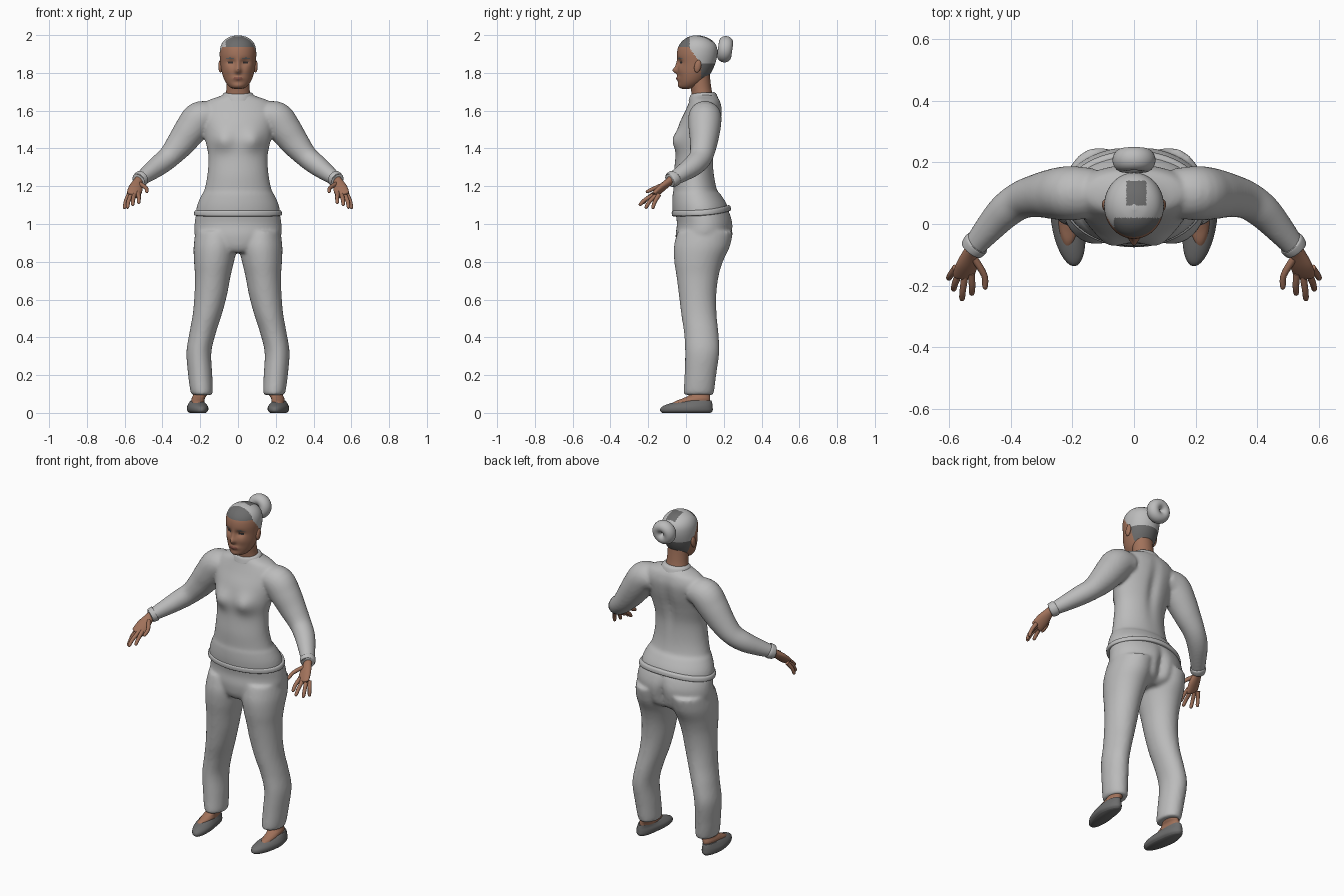
import bpy, bmesh, math
from mathutils import Vector, Matrix

cube = bpy.data.objects.get("Cube")
if cube:
    bpy.data.objects.remove(cube, do_unlink=True)


def material(name, *rgb):
    m = bpy.data.materials.new(name)
    m.use_nodes = True
    m.diffuse_color = (*rgb, 1)
    m.node_tree.nodes["Principled BSDF"].inputs["Base Color"].default_value = (*rgb, 1)
    return m


cloth = material("grey cloth", .5, .5, .5)
dark = material("dark grey", .15, .15, .15)
skin = material("brown skin", .36, .17, .105)
lip = material("lip brown", .24, .09, .065)
eye = material("eye black", .03, .025, .025)


def spline(rows, steps):
    """Catmull-Rom interpolation of section rows."""
    out = []
    for i in range(len(rows) - 1):
        a, b, c, d = (rows[max(0, min(len(rows) - 1, i + k))] for k in (-1, 0, 1, 2))
        for s in range(steps):
            t = s / steps
            out.append([q + t * (r - p + t * (2 * p - 5 * q + 4 * r - s2 + t * (3 * (q - r) + s2 - p))) / 2
                        for p, q, r, s2 in zip(a, b, c, d)])
    return out + [list(rows[-1])]


def loft(bm, rows, n=32, steps=5, flat=False, sides=(1,)):
    """Closed elliptical loft through rows of (x, y, z, radius_u, radius_v)."""
    secs = spline(rows, steps)
    centres = [Vector(s[:3]) for s in secs]
    for side in sides:
        rings, new = [], []
        for i, s in enumerate(secs):
            t = centres[min(i + 1, len(secs) - 1)] - centres[max(i - 1, 0)]
            t = Vector((0, 0, 1)) if flat else t.normalized()
            u = Vector((0, 1, 0)).cross(t).normalized()
            v = t.cross(u)
            ring = []
            for k in range(n):
                a = math.tau * k / n
                p = centres[i] + u * s[3] * math.cos(a) + v * s[4] * math.sin(a)
                ring.append(bm.verts.new((p.x * side, p.y, p.z)))
            rings.append(ring)
        for lo, hi in zip(rings, rings[1:]):
            for k in range(n):
                j = (k + 1) % n
                new.append(bm.faces.new((lo[k], lo[j], hi[j], hi[k])))
        new += [bm.faces.new(rings[0]), bm.faces.new(rings[-1])]
        bmesh.ops.recalc_face_normals(bm, faces=new)


def body(rows):
    """Turn (z, centre x, half width, front y, back y) into loft rows."""
    return [(x, (f + b) / 2, z, w, (b - f) / 2) for z, x, w, f, b in rows]


def bump(bm, centre, size, push):
    for v in bm.verts:
        d = sum(((p - c) / s) ** 2 for p, c, s in zip(v.co, centre, size))
        v.co += Vector(push) * math.exp(-d)


def finish(bm, name, mats, rule=None, voxel=0):
    if rule:
        for f in bm.faces:
            f.material_index = rule(f.calc_center_median())
    mesh = bpy.data.meshes.new(name)
    bm.to_mesh(mesh)
    bm.free()
    ob = bpy.data.objects.new(name, mesh)
    bpy.context.collection.objects.link(ob)
    for m in mats:
        mesh.materials.append(m)
    if voxel:
        rm = ob.modifiers.new("fuse", 'REMESH')
        rm.mode, rm.voxel_size, rm.use_smooth_shade = 'VOXEL', voxel, True
        sm = ob.modifiers.new("soften", 'SMOOTH')
        sm.factor, sm.iterations = .5, 5
    bpy.ops.object.select_all(action='DESELECT')
    bpy.context.view_layer.objects.active = ob
    ob.select_set(True)
    bpy.ops.object.shade_smooth_by_angle(angle=math.radians(50))
    return ob


BOTH = (1, -1)

# Shirt: torso and sleeves fused
bm = bmesh.new()
loft(bm, body([
    (1.04, 0, .226, -.068, .232), (1.1, 0, .216, -.073, .218), (1.155, 0, .192, -.071, .185),
    (1.18, 0, .178, -.066, .165), (1.26, 0, .162, -.065, .15), (1.36, 0, .157, -.055, .148),
    (1.45, 0, .175, -.05, .165), (1.53, 0, .19, -.035, .185), (1.6, 0, .2, -.003, .193),
    (1.65, 0, .165, .018, .182), (1.675, 0, .1, .025, .165), (1.69, 0, .07, .03, .15)]),
    n=64, flat=True)
for s in BOTH:
    bump(bm, (s * .085, -.06, 1.445), (.06, .06, .055), (0, -.036, 0))
bump(bm, (0, .18, 1.45), (.03, .06, .15), (0, -.018, 0))
loft(bm, [(.13, .1, 1.575, .07, .08), (.2, .1, 1.56, .09, .088), (.25, .098, 1.5, .086, .084),
          (.305, .093, 1.425, .075, .072), (.365, .078, 1.355, .06, .062), (.42, .04, 1.31, .055, .057),
          (.475, -.02, 1.268, .045, .047), (.525, -.08, 1.232, .034, .036)], sides=BOTH)
finish(bm, "shirt", [cloth], voxel=.009)

# Shirt trims: hem, collar and sleeve cuffs
bm = bmesh.new()
loft(bm, body([(1.04, 0, .222, -.066, .23), (1.045, 0, .232, -.074, .238), (1.065, 0, .23, -.075, .235),
               (1.072, 0, .218, -.068, .225)]), n=64, flat=True)
bump(bm, (0, .25, 1.05), (.25, .15, .1), (0, 0, .03))
finish(bm, "shirt_hem", [cloth])

bm = bmesh.new()
loft(bm, body([(1.665, 0, .085, .014, .17), (1.672, 0, .088, .016, .168), (1.69, 0, .08, .022, .16),
               (1.698, 0, .07, .03, .15)]), n=48, flat=True)
bump(bm, (0, 0, 1.68), (.12, .08, .1), (0, 0, -.012))
finish(bm, "collar", [cloth])

bm = bmesh.new()
loft(bm, [(.507, -.06, 1.245, .036, .038), (.511, -.064, 1.242, .042, .044), (.525, -.081, 1.232, .039, .041),
          (.528, -.085, 1.23, .032, .034)], sides=BOTH)
finish(bm, "sleeve_cuffs", [cloth])

# Trousers: pelvis and legs fused
bm = bmesh.new()
loft(bm, body([(.85, 0, .13, -.03, .18), (.88, 0, .19, -.048, .225), (.94, 0, .228, -.055, .245),
               (1.0, 0, .23, -.048, .25), (1.06, 0, .22, -.055, .232), (1.09, 0, .205, -.055, .21)]),
     n=64, flat=True)
bump(bm, (0, .26, .93), (.025, .1, .1), (0, -.03, 0))
loft(bm, body([
    (.095, .19, .053, -.01, .145), (.12, .193, .06, -.012, .15), (.2, .2, .064, -.008, .16),
    (.32, .207, .066, -.005, .176), (.42, .188, .07, -.01, .172), (.52, .163, .077, -.025, .162),
    (.62, .145, .086, -.037, .16), (.72, .134, .094, -.05, .172), (.8, .127, .106, -.062, .195),
    (.88, .12, .115, -.064, .232), (.96, .115, .11, -.045, .25)]), flat=True, sides=BOTH)
finish(bm, "trousers", [cloth], voxel=.01)

# Shoes and bare feet
bm = bmesh.new()
loft(bm, body([(0, .218, .04, -.125, .13), (.012, .218, .052, -.137, .141), (.032, .218, .053, -.128, .141),
               (.05, .218, .044, -.085, .139), (.066, .216, .034, -.01, .135)]), flat=True, sides=BOTH)
for v in bm.verts:
    v.co.x += math.copysign(max(0, .03 - v.co.y) * .14, -v.co.x)
finish(bm, "shoes", [dark])

bm = bmesh.new()
loft(bm, body([(.035, .214, .034, -.09, .125), (.06, .212, .035, -.06, .128), (.078, .21, .035, -.015, .128),
               (.1, .2, .037, .02, .128), (.16, .195, .04, .03, .13)]), flat=True, sides=BOTH)
finish(bm, "feet", [skin])

# Hands: palm and five fingers
bm = bmesh.new()
loft(bm, [(.515, -.068, 1.243, .024, .022), (.528, -.09, 1.224, .026, .02), (.541, -.13, 1.19, .037, .019),
          (.553, -.165, 1.157, .037, .015), (.556, -.172, 1.15, .03, .009)], sides=BOTH)
fingers = [((.518, -.112, 1.212), (.486, -.165, 1.19), (.482, -.212, 1.168)),
           ((.528, -.16, 1.165), (.525, -.2, 1.14), (.526, -.23, 1.108)),
           ((.548, -.165, 1.158), (.555, -.214, 1.13), (.558, -.248, 1.098)),
           ((.566, -.158, 1.153), (.58, -.192, 1.12), (.586, -.215, 1.082)),
           ((.578, -.142, 1.156), (.594, -.164, 1.12), (.602, -.178, 1.08))]
for base, mid, tip in fingers:
    a, b, c = Vector(base), Vector(mid), Vector(tip)
    loft(bm, [(*a, .012, .012), (*b, .0105, .0105), (*b.lerp(c, .8), .009, .009), (*c, .003, .003)],
         n=12, sides=BOTH)
finish(bm, "hands", [skin])

# Neck
bm = bmesh.new()
loft(bm, body([(1.64, 0, .075, .035, .155), (1.7, 0, .063, .028, .138), (1.75, 0, .06, .02, .13),
               (1.8, 0, .06, .02, .125)]), flat=True)
finish(bm, "neck", [skin])


def hairline(y):
    if y < .015:
        return 1.935
    return 1.935 - .09 * (y - .015) / .065 if y < .08 else 1.77


def face_colour(c):
    """0 skin, 1 light hair, 2 dark hair, 3 lips, 4 eyes."""
    if c.z > hairline(c.y):
        front = c.y < .02 and c.x > -.065
        crown = -.025 < c.x < .04 and .06 < c.y < .14 and c.z > 1.95
        nape = c.y > .08 and c.z < 1.85
        return 2 if front or crown or nape else 1
    if c.y < 0:
        if (c.x / .026) ** 2 + ((c.z - 1.771) / .01) ** 2 < 1:
            return 3
        if ((abs(c.x) - .039) / .017) ** 2 + ((c.z - 1.856) / .006) ** 2 < 1:
            return 4
        if abs(abs(c.x) - .042) < .022 and abs(c.z - 1.879 + abs(abs(c.x) - .042) * .2) < .003:
            return 2
    return 0


# Head with face relief and painted hair
bm = bmesh.new()
loft(bm, body([(1.716, 0, .022, -.02, .02), (1.726, 0, .045, -.034, .06), (1.755, 0, .068, -.041, .1),
               (1.8, 0, .085, -.043, .132), (1.85, 0, .093, -.044, .155), (1.9, 0, .097, -.048, .166),
               (1.94, 0, .092, -.04, .162), (1.97, 0, .075, -.018, .14), (1.99, 0, .045, .012, .105),
               (1.999, 0, .008, .045, .065)]), n=112, steps=9, flat=True)
for s in BOTH:
    bump(bm, (s * .037, -.04, 1.857), (.024, .05, .016), (0, .012, 0))
    bump(bm, (s * .05, -.03, 1.815), (.025, .04, .025), (0, -.005, 0))
bump(bm, (0, -.045, 1.812), (.016, .05, .017), (0, -.024, 0))
bump(bm, (0, -.045, 1.84), (.012, .05, .028), (0, -.011, 0))
bump(bm, (0, -.045, 1.77), (.028, .05, .012), (0, -.01, 0))
bump(bm, (0, -.04, 1.732), (.03, .05, .015), (0, -.006, 0))
finish(bm, "head", [skin, cloth, dark, lip, eye], face_colour)

# Ears
bm = bmesh.new()
for s in BOTH:
    m = Matrix.Translation((s * .093, .062, 1.835)) @ Matrix.Rotation(-.2, 4, 'X')
    bmesh.ops.create_uvsphere(bm, u_segments=20, v_segments=12, radius=1,
                              matrix=m @ Matrix.Diagonal((.011, .018, .034, 1)))
finish(bm, "ears", [skin])

# Ring-shaped hair bun
bpy.ops.mesh.primitive_torus_add(location=(0, .207, 1.925), rotation=(math.radians(82), 0, 0), major_segments=40,
                                 minor_segments=20, major_radius=.037, minor_radius=.033)
bun = bpy.context.object
bun.name = "hair_bun"
bun.scale.z = 1.15
bun.data.materials.append(cloth)
bpy.ops.object.shade_smooth_by_angle(angle=math.radians(50))
